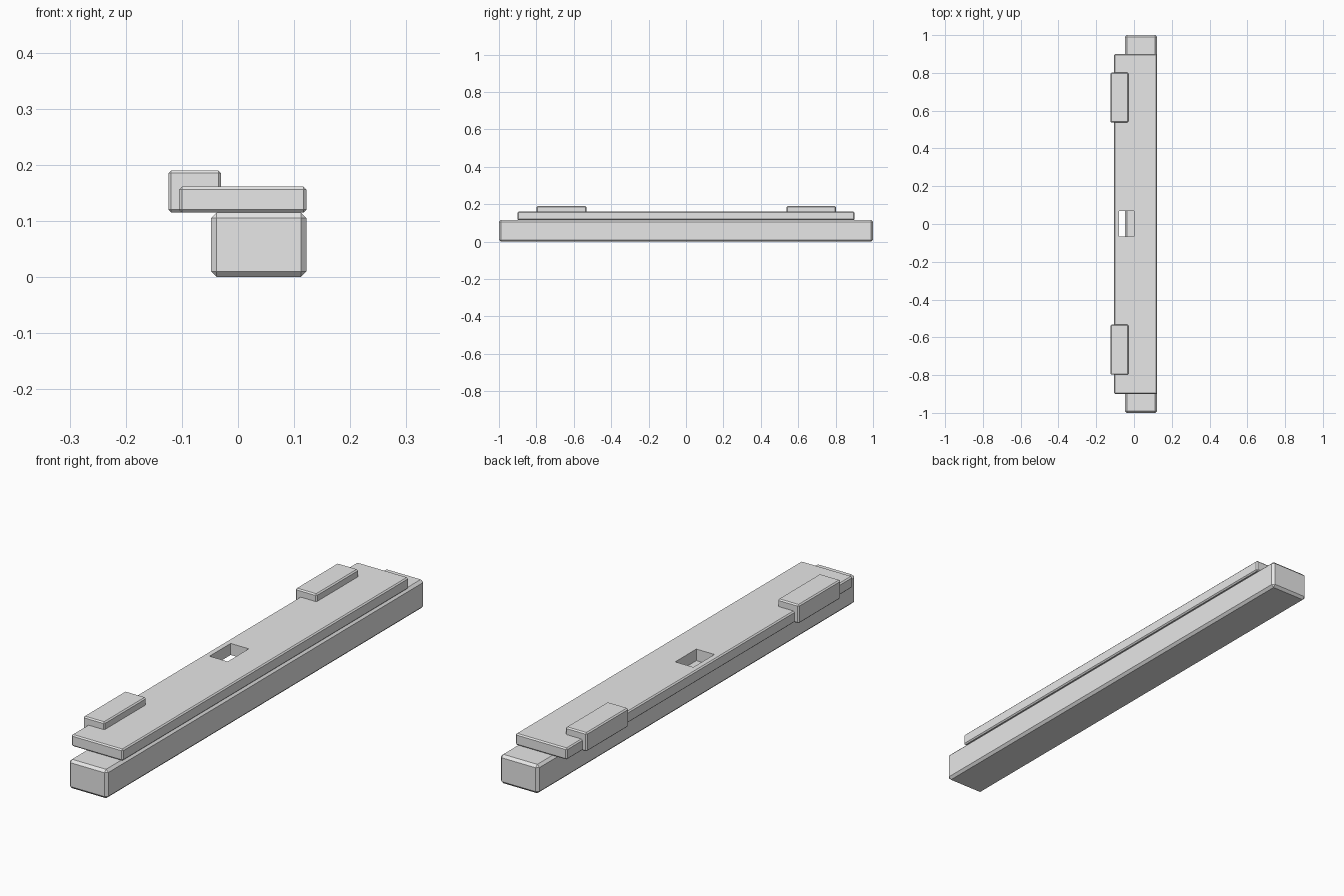
import bpy
from mathutils import Vector

old = bpy.data.objects.get("Cube")
if old:
    bpy.data.objects.remove(old, do_unlink=True)

# Single plain grey
grey = bpy.data.materials.new("light_grey")
grey.use_nodes = True
grey.diffuse_color = (0.8, 0.8, 0.8, 1)
grey.node_tree.nodes["Principled BSDF"].inputs["Base Color"].default_value = (0.8, 0.8, 0.8, 1)


def block(name, low, high, chamfer=0):
    """Box between two corners, with flat chamfered edges."""
    low, high = Vector(low), Vector(high)
    bpy.ops.mesh.primitive_cube_add(size=1, location=(low + high) / 2)
    obj = bpy.context.object
    obj.name = name
    obj.scale = high - low
    bpy.ops.object.transform_apply(location=False, rotation=False, scale=True)
    obj.data.materials.append(grey)
    if chamfer:
        bevel = obj.modifiers.new("chamfer", "BEVEL")
        bevel.width = chamfer
        bevel.segments = 1
    return obj


# Long base bar
block("base_bar", (-0.048, -1, 0), (0.122, 1, 0.115), 0.01)

# Thin plate overhanging one side of the bar
plate = block("top_plate", (-0.105, -0.9, 0.115), (0.122, 0.9, 0.161), 0.005)

# Rectangular slot through the plate
cutter = block("slot_cutter", (-0.08, -0.065, 0.08), (0, 0.068, 0.2))
cutter.hide_render = True
cutter.hide_viewport = True
cutter.display_type = "WIRE"
slot = plate.modifiers.new("slot", "BOOLEAN")
slot.operation = "DIFFERENCE"
slot.solver = "EXACT"
slot.object = cutter

# Raised pads on the overhanging edge
block("front_pad", (-0.124, -0.798, 0.115), (-0.03, -0.533, 0.19), 0.005)
block("back_pad", (-0.124, 0.537, 0.115), (-0.03, 0.802, 0.19), 0.005)
